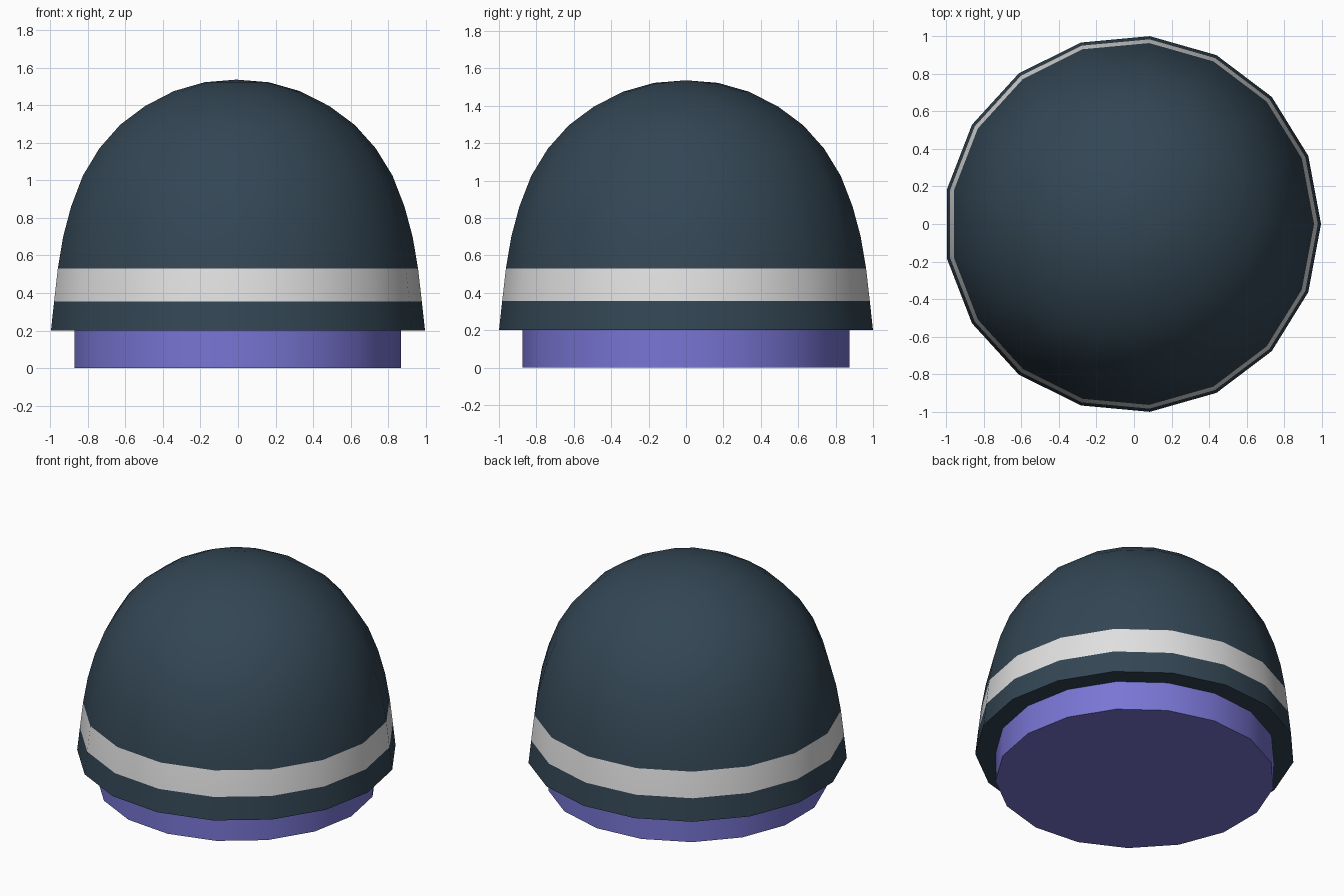
import bpy, bmesh, math

if "Cube" in bpy.data.objects:
    bpy.data.objects.remove(bpy.data.objects["Cube"])

SIDES = 17
CX = -0.0086  # odd-sided ring is centred by its bounds


def material(name, rgb):
    m = bpy.data.materials.new(name)
    m.diffuse_color = (*rgb, 1)
    m.use_nodes = True
    m.node_tree.nodes["Principled BSDF"].inputs["Base Color"].default_value = m.diffuse_color
    return m


dark = material("dark slate", (0.033, 0.061, 0.088))
grey = material("light grey", (0.75, 0.75, 0.75))
purple = material("violet", (0.19, 0.18, 0.66))


def lathe(name, profile, mats, rule=lambda z: 0):
    """Revolve (radius, z) points; a radius of 0 closes to a pole."""
    bm = bmesh.new()
    rings = []
    for r, z in profile:
        if r == 0:
            rings.append([bm.verts.new((CX, 0, z))] * SIDES)
        else:
            rings.append([bm.verts.new((CX + r * math.cos(2 * math.pi * i / SIDES),
                                        r * math.sin(2 * math.pi * i / SIDES), z))
                          for i in range(SIDES)])
    for a, b in zip(rings, rings[1:]):
        for i in range(SIDES):
            j = (i + 1) % SIDES
            bm.faces.new(list(dict.fromkeys((a[i], a[j], b[j], b[i]))))
    bmesh.ops.recalc_face_normals(bm, faces=bm.faces)
    for f in bm.faces:
        f.material_index = rule(f.calc_center_median().z)
    me = bpy.data.meshes.new(name)
    bm.to_mesh(me)
    bm.free()
    for m in mats:
        me.materials.append(m)
    ob = bpy.data.objects.new(name, me)
    bpy.context.collection.objects.link(ob)
    bpy.ops.object.select_all(action='DESELECT')
    ob.select_set(True)
    bpy.context.view_layer.objects.active = ob
    bpy.ops.object.shade_smooth_by_angle(angle=math.radians(35))
    return ob


# Domed cap with a painted stripe near the rim
lathe("dome",
      [(0, 0.2), (1.004, 0.2), (0.987, 0.355), (0.967, 0.53), (0.938, 0.70),
       (0.895, 0.86), (0.831, 1.025), (0.742, 1.17), (0.63, 1.295),
       (0.495, 1.395), (0.338, 1.475), (0.172, 1.522), (0, 1.536)],
      [dark, grey], lambda z: 1 if 0.355 < z < 0.53 else 0)

# Recessed plug below the cap
lathe("base_plug", [(0, 0), (0.877, 0), (0.877, 0.2)], [purple])
